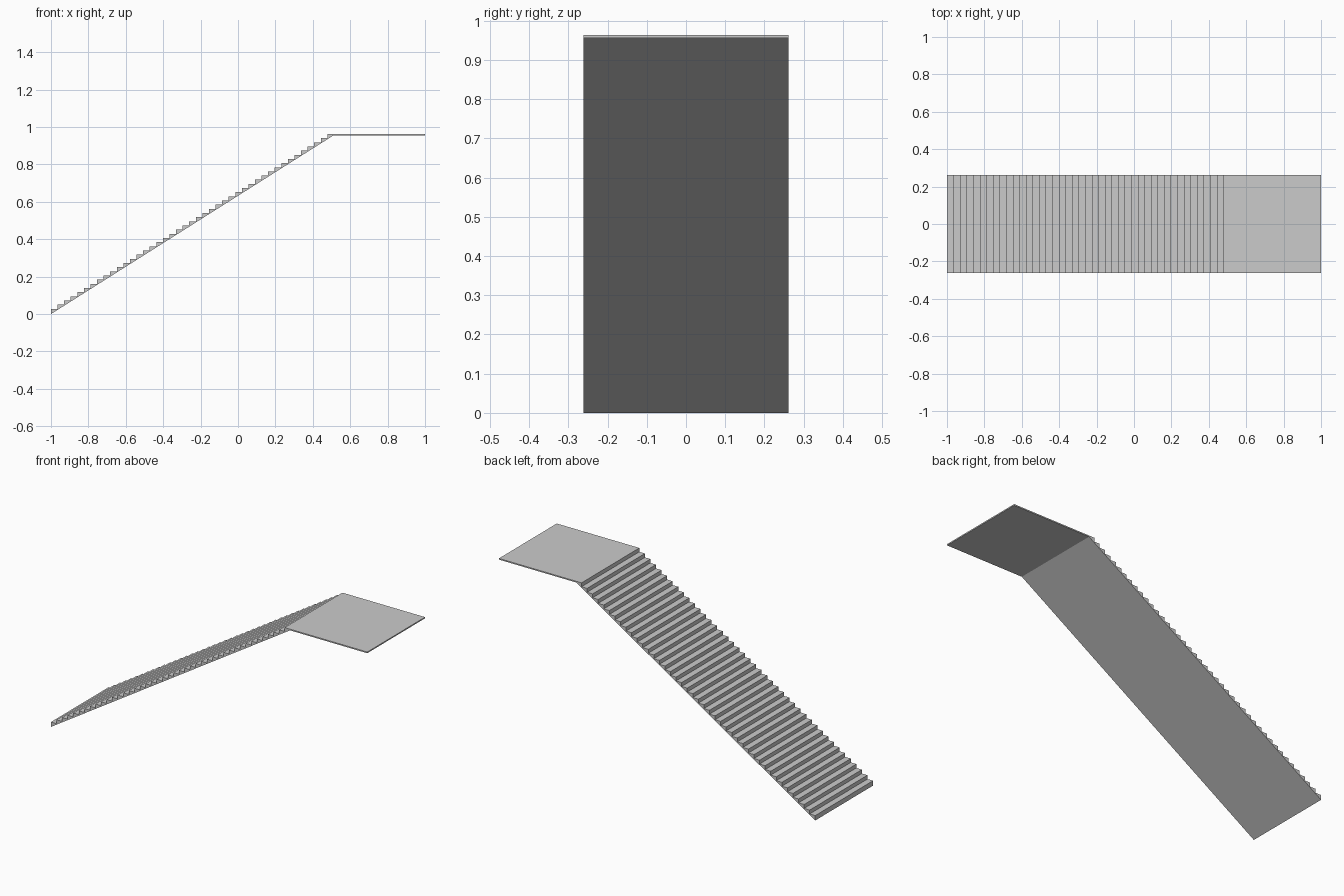
import bpy, bmesh

if "Cube" in bpy.data.objects:
    bpy.data.objects.remove(bpy.data.objects["Cube"])

HALF_W = 0.261            # half width in y
STEPS = 42                # steps below the landing
X0, X_TOP = -1.0, 0.478   # first riser, landing riser
TOP = 0.963               # landing surface
SLAB = 0.007              # landing thickness
FIRST = 0.028             # height of the first tread
X_KNEE = 0.512            # sloped underside meets the landing

run = (X_TOP - X0) / STEPS
rise = (TOP - FIRST) / STEPS


def extrude_profile(name, profile):
    """Extrude an x-z outline across the full width."""
    bm = bmesh.new()
    face = bm.faces.new([bm.verts.new((x, -HALF_W, z)) for x, z in profile])
    out = bmesh.ops.extrude_face_region(bm, geom=[face])
    moved = [v for v in out["geom"] if isinstance(v, bmesh.types.BMVert)]
    bmesh.ops.translate(bm, verts=moved, vec=(0, 2 * HALF_W, 0))
    bmesh.ops.recalc_face_normals(bm, faces=bm.faces)
    mesh = bpy.data.meshes.new(name)
    bm.to_mesh(mesh)
    bm.free()
    obj = bpy.data.objects.new(name, mesh)
    bpy.context.collection.objects.link(obj)
    return obj


# Stair flight with sloped underside, running into the thin landing slab
outline = [(X0, 0.0)]
for i in range(STEPS):
    z = FIRST + i * rise
    outline += [(X0 + i * run, z), (X0 + (i + 1) * run, z)]
outline += [(X_TOP, TOP), (1.0, TOP), (1.0, TOP - SLAB), (X_KNEE, TOP - SLAB)]
extrude_profile("staircase_with_landing", outline)
